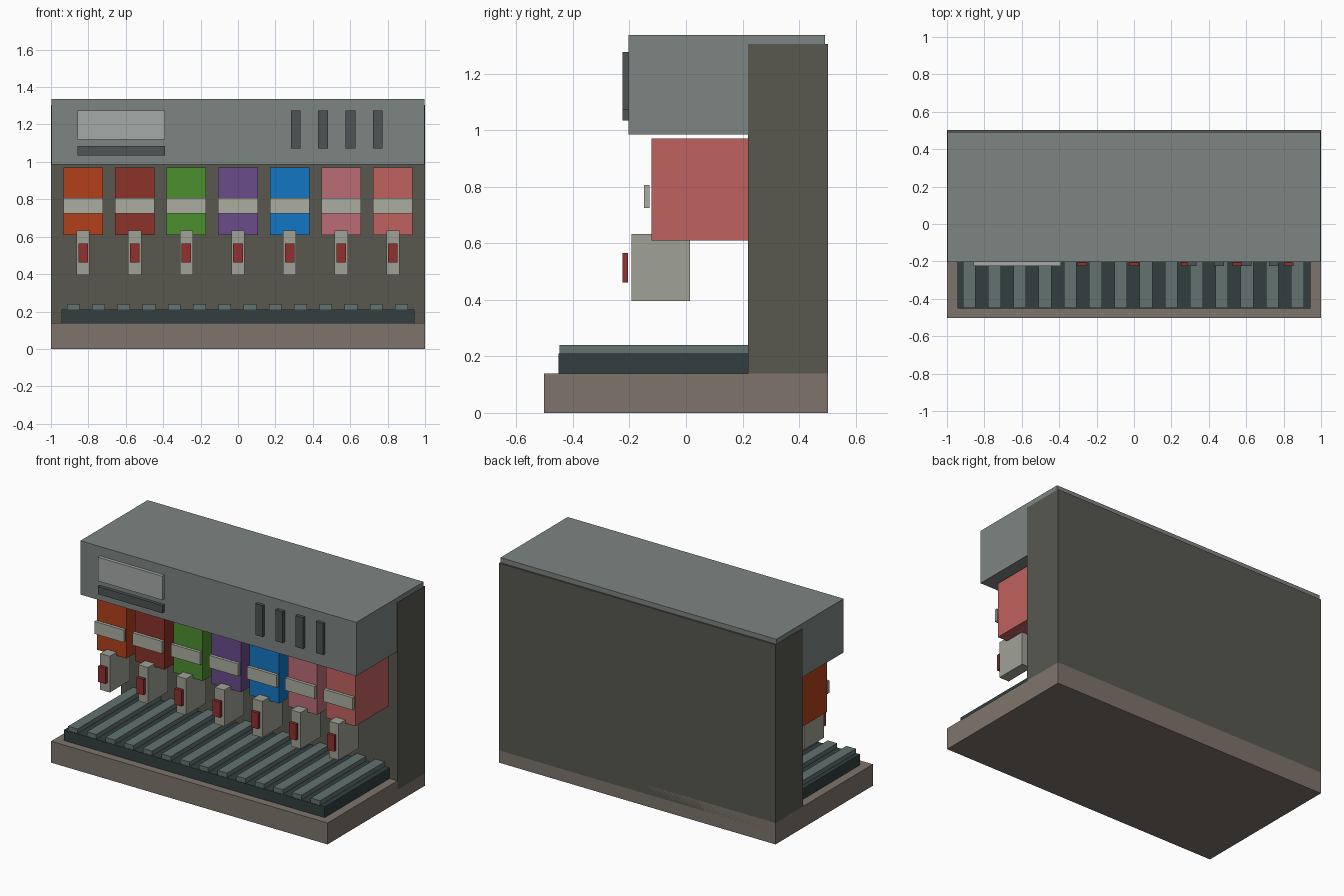
import bpy, bmesh

if "Cube" in bpy.data.objects:
    bpy.data.objects.remove(bpy.data.objects["Cube"])


def material(name, rgb):
    # 0-255 display colour to linear
    m = bpy.data.materials.new(name)
    lin = [((c / 255 + 0.055) / 1.055) ** 2.4 for c in rgb]
    m.diffuse_color = (*lin, 1)
    m.use_nodes = True
    m.node_tree.nodes["Principled BSDF"].inputs["Base Color"].default_value = m.diffuse_color
    return m


def box(name, x, y, z, mat):
    """Box from (min, max) ranges on each axis."""
    bm = bmesh.new()
    bmesh.ops.create_cube(bm, size=1)
    for v in bm.verts:
        v.co = [r[0] if c < 0 else r[1] for c, r in zip(v.co, (x, y, z))]
    me = bpy.data.meshes.new(name)
    bm.to_mesh(me)
    bm.free()
    me.materials.append(mat)
    ob = bpy.data.objects.new(name, me)
    bpy.context.collection.objects.link(ob)
    return ob


def span(c, w):
    return (c - w / 2, c + w / 2)


taupe = material("taupe", (126, 116, 108))
dark_grey = material("dark_grey", (88, 88, 80))
grey = material("grey", (125, 133, 130))
charcoal = material("charcoal", (50, 63, 63))
slate = material("slate", (98, 114, 112))
pale = material("pale", (172, 173, 160))
stone = material("stone", (160, 161, 150))
glass = material("glass", (165, 170, 168))
vent_grey = material("vent_grey", (77, 84, 83))
lever_red = material("lever_red", (145, 49, 47))
flavours = [(178, 64, 27), (139, 50, 42), (76, 142, 47), (106, 76, 138),
            (18, 118, 196), (186, 108, 118), (192, 98, 95)]

# Main body
box("base", (-1, 1), (-0.503, 0.503), (0, 0.14), taupe)
box("back_panel", (-1, 1), (0.22, 0.503), (0.08, 1.305), dark_grey)
box("top_housing", (-0.998, 0.998), (-0.203, 0.492), (0.985, 1.337), grey)

# Drip tray with slats
box("drip_tray", (-0.943, 0.943), (-0.451, 0.24), (0.14, 0.21), charcoal)
for i in range(14):
    box(f"tray_slat_{i + 1}", span(-0.881 + 0.135 * i, 0.068),
        (-0.448, 0.235), (0.205, 0.24), slate)

# Dispensers: coloured tank, label band, spout and lever
for i, rgb in enumerate(flavours):
    x = 0.276 * (i - 3)
    tank = material(f"tank_colour_{i + 1}", rgb)
    box(f"tank_{i + 1}", span(x, 0.212), (-0.122, 0.24), (0.61, 0.97), tank)
    box(f"label_band_{i + 1}", span(x, 0.212), (-0.149, -0.129), (0.725, 0.806), pale)
    box(f"spout_{i + 1}", span(x, 0.07), (-0.192, 0.014), (0.395, 0.632), stone)
    box(f"lever_{i + 1}", span(x, 0.052), (-0.225, -0.205), (0.461, 0.565), lever_red)

# Housing front details
front = (-0.225, -0.203)
box("display_panel", (-0.857, -0.39), front, (1.12, 1.276), glass)
box("display_slot", (-0.857, -0.39), front, (1.034, 1.084), vent_grey)
for i in range(4):
    box(f"vent_{i + 1}", span(0.309 + 0.146 * i, 0.052), front, (1.072, 1.276), vent_grey)
